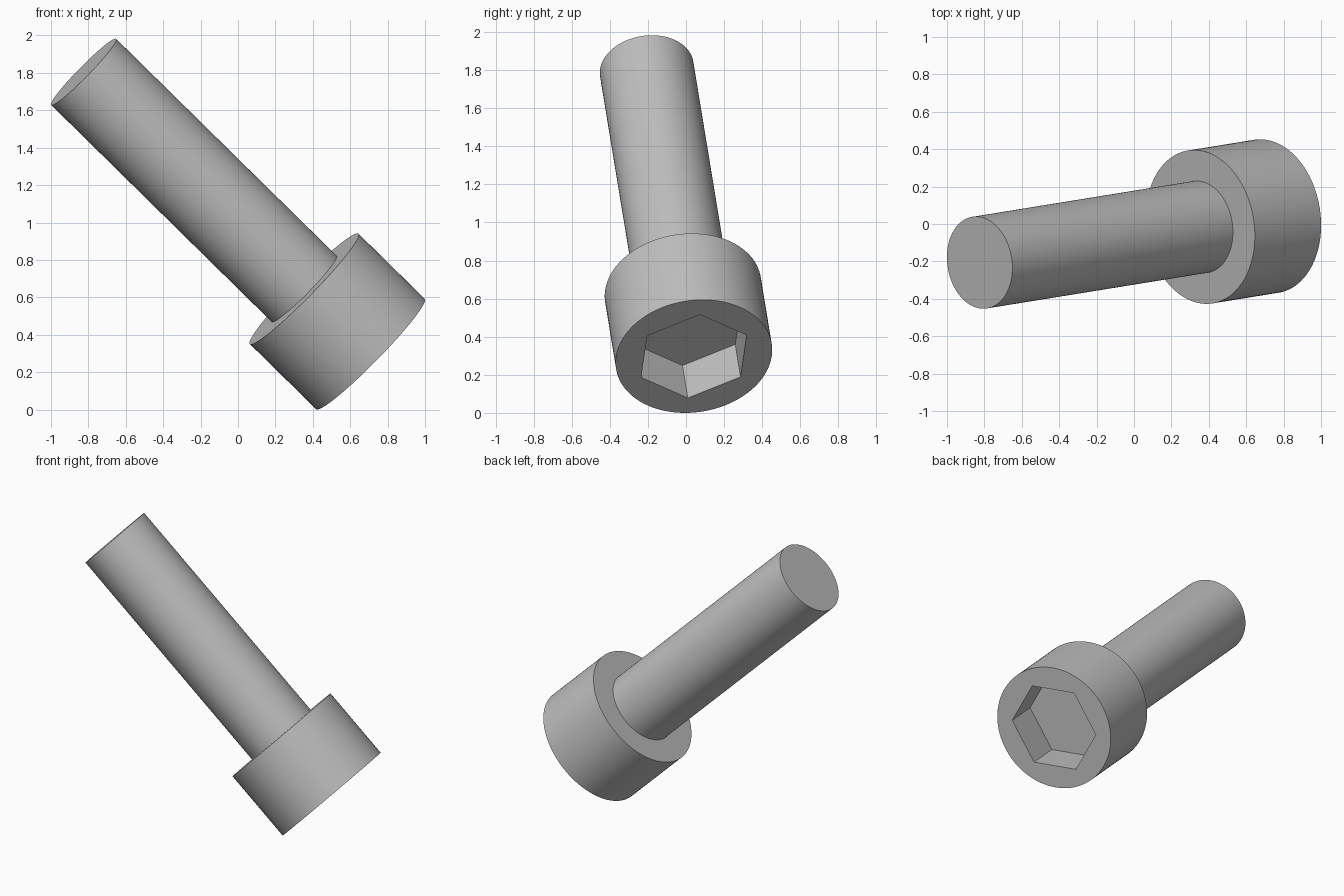
import bpy
import bmesh
from math import cos, sin, tau, radians
from mathutils import Matrix, Vector

cube = bpy.data.objects.get("Cube")
if cube:
    bpy.data.objects.remove(cube, do_unlink=True)

HEAD_RADIUS, HEAD_HEIGHT = 0.414, 0.5
SHAFT_RADIUS, TOTAL_LENGTH = 0.248, 2.165
SOCKET_RADIUS, SOCKET_DEPTH = 0.305, 0.245
SIDES = 96

# Tilted frame: z runs from the head face to the shaft tip, x to a socket corner
axis = Vector((-0.708, -0.1145, 0.6965)).normalized()
corner = Vector((0.211, 0.032, 0.22))
corner = (corner - axis * corner.dot(axis)).normalized()
frame = Matrix((corner, axis.cross(corner), axis)).transposed().to_4x4()
frame.translation = (0.708, 0.0415, 0.297)

steel = bpy.data.materials.new("grey steel")
steel.use_nodes = True
colour = (0.52, 0.52, 0.52, 1)
steel.diffuse_color = colour
steel.node_tree.nodes["Principled BSDF"].inputs["Base Color"].default_value = colour


def ring(bm, radius, z, count):
    return [bm.verts.new((radius * cos(tau * i / count), radius * sin(tau * i / count), z))
            for i in range(count)]


def wall(bm, low, high):
    n = len(low)
    for i in range(n):
        j = (i + 1) % n
        bm.faces.new((low[i], low[j], high[j], high[i]))


def finish(bm, name):
    bmesh.ops.recalc_face_normals(bm, faces=bm.faces)
    mesh = bpy.data.meshes.new(name)
    bm.to_mesh(mesh)
    bm.free()
    mesh.materials.append(steel)
    obj = bpy.data.objects.new(name, mesh)
    bpy.context.collection.objects.link(obj)
    obj.matrix_world = frame
    bpy.ops.object.select_all(action='DESELECT')
    obj.select_set(True)
    bpy.context.view_layer.objects.active = obj
    bpy.ops.object.shade_smooth_by_angle(angle=radians(30))


# Head with a hexagonal socket
bm = bmesh.new()
face_rim = ring(bm, HEAD_RADIUS, 0, SIDES)
under_rim = ring(bm, HEAD_RADIUS, HEAD_HEIGHT, SIDES)
socket_rim = ring(bm, SOCKET_RADIUS, 0, 6)
socket_floor = ring(bm, SOCKET_RADIUS, SOCKET_DEPTH, 6)
wall(bm, face_rim, under_rim)
wall(bm, socket_rim, socket_floor)
bm.faces.new(under_rim)
bm.faces.new(socket_floor)
# Annular face, one piece per socket side
step = SIDES // 6
for i in range(6):
    arc = [face_rim[(i * step + k) % SIDES] for k in range(step + 1)]
    bm.faces.new(arc + [socket_rim[(i + 1) % 6], socket_rim[i]])
finish(bm, "bolt_head")

# Plain shaft
bm = bmesh.new()
base = ring(bm, SHAFT_RADIUS, HEAD_HEIGHT - 0.01, SIDES)
tip = ring(bm, SHAFT_RADIUS, TOTAL_LENGTH, SIDES)
wall(bm, base, tip)
bm.faces.new(base)
bm.faces.new(tip)
finish(bm, "bolt_shaft")
